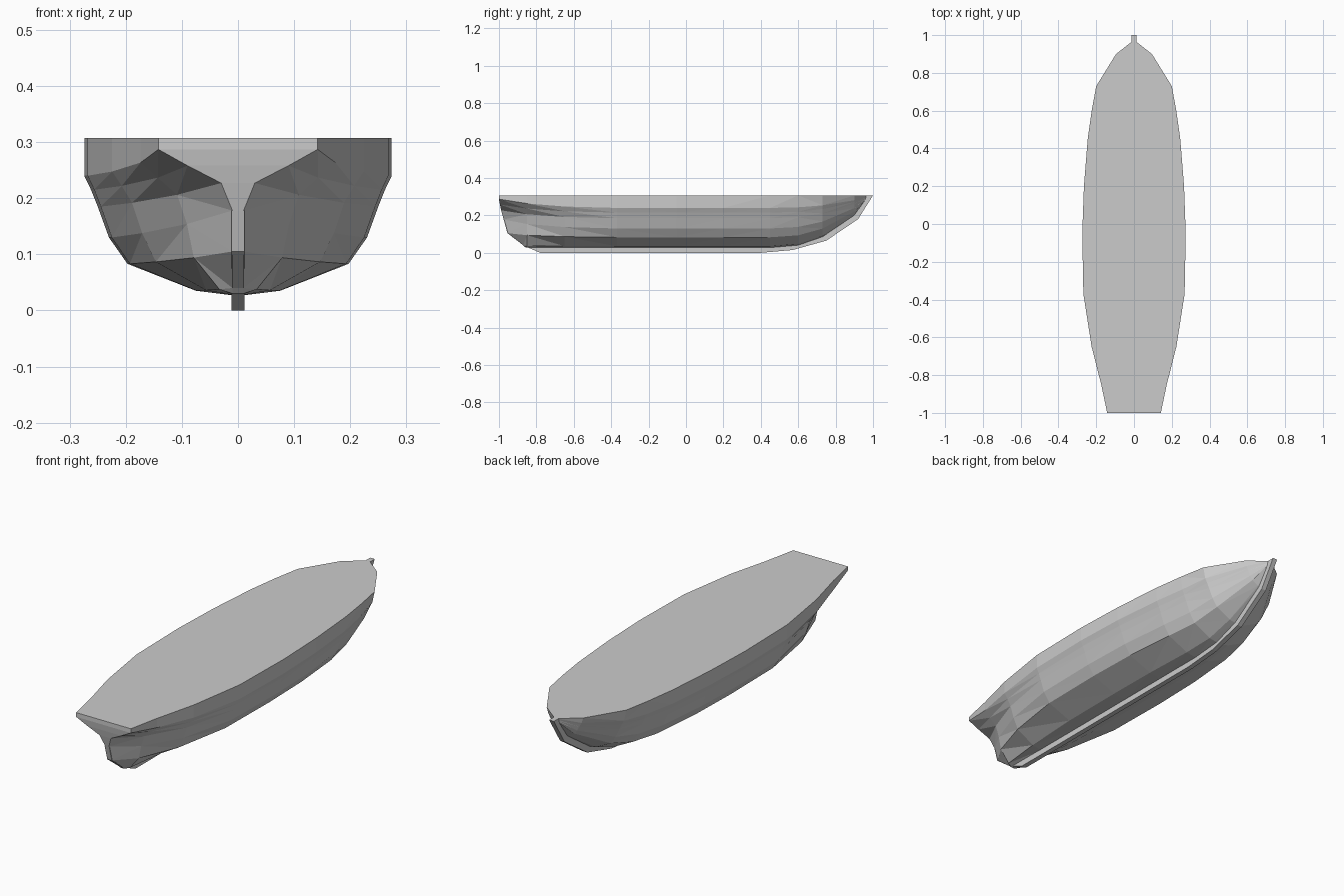
import bpy, bmesh

if "Cube" in bpy.data.objects:
    bpy.data.objects.remove(bpy.data.objects["Cube"])

TOP = 0.307
# half cross-sections (x, z) from deck edge down to the centreline
MID = [(.274, .307), (.274, .24), (.262, .215), (.25, .185), (.23, .13),
       (.197, .083), (.075, .035), (.01, .027)]
TRANSOM = [(.142, .307), (.142, .287), (.09, .258), (.03, .227), (.01, .178),
           (.01, .105), (.01, .04), (.01, .03)]
TRANSOM_Y = [-1, -1, -.995, -.988, -.975, -.955, -.87, -.86]
# y, deck half-width, bottom height, stern blend, bow sharpness
STATIONS = [(-.85, .205, .027, .5, 0), (-.65, .24, .027, .16, 0),
            (-.37, .268, .027, 0, 0), (-.05, .274, .027, 0, 0),
            (.2, .265, .027, 0, 0), (.45, .245, .027, 0, .1),
            (.6, .224, .04, 0, .25), (.73, .2, .085, 0, .4),
            (.9, .095, .2, 0, .6), (.965, .012, .29, 0, 1)]


def section(y, w, b, stern, bow):
    pts = []
    for (x, z), (tx, tz) in zip(MID, TRANSOM):
        f = (z - .027) / (TOP - .027)
        px = w * x / .274
        px += (w * f - px) * bow * .6
        px = px * (1 - stern) + tx * stern
        pz = b + f * (TOP - b)
        pz = pz * (1 - stern) + tz * stern
        pts.append((max(px, .008), y, pz))
    return pts


def finish(name, bm):
    bmesh.ops.recalc_face_normals(bm, faces=bm.faces)
    me = bpy.data.meshes.new(name)
    bm.to_mesh(me)
    bm.free()
    ob = bpy.data.objects.new(name, me)
    bpy.context.collection.objects.link(ob)


# Hull with flat deck and narrow transom
bm = bmesh.new()
rows = [[(x, y, z) for (x, z), y in zip(TRANSOM, TRANSOM_Y)]]
rows += [section(*s) for s in STATIONS]
rings = []
for r in rows:
    full = r + [(-x, y, z) for x, y, z in reversed(r)]
    rings.append([bm.verts.new(p) for p in full])
n = len(rings[0])
for a, b in zip(rings, rings[1:]):
    for i in range(n):
        j = (i + 1) % n
        bm.faces.new((a[i], a[j], b[j], b[i]))
for end in (rings[0], rings[-1]):
    for i in range(n // 2 - 1):
        bm.faces.new((end[i], end[i + 1], end[n - 2 - i], end[n - 1 - i]))
bmesh.ops.triangulate(bm, faces=[f for f in bm.faces if len(f.verts) == 4])
finish("hull", bm)

# Keel running from sternpost to stem
KEEL = [(-.975, .178), (-.955, .105), (-.86, .035), (-.78, 0), (.4, 0),
        (.57, .015), (.75, .065), (.92, .18), (1, .307), (.955, .307),
        (.87, .2), (.72, .1), (.58, .045), (-.8, .04), (-.92, .12)]
bm = bmesh.new()
sides = [[bm.verts.new((x, y, z)) for y, z in KEEL] for x in (-.012, .012)]
for s in sides:
    bm.faces.new(s)
for i in range(len(KEEL)):
    j = (i + 1) % len(KEEL)
    bm.faces.new((sides[0][i], sides[0][j], sides[1][j], sides[1][i]))
finish("keel", bm)
